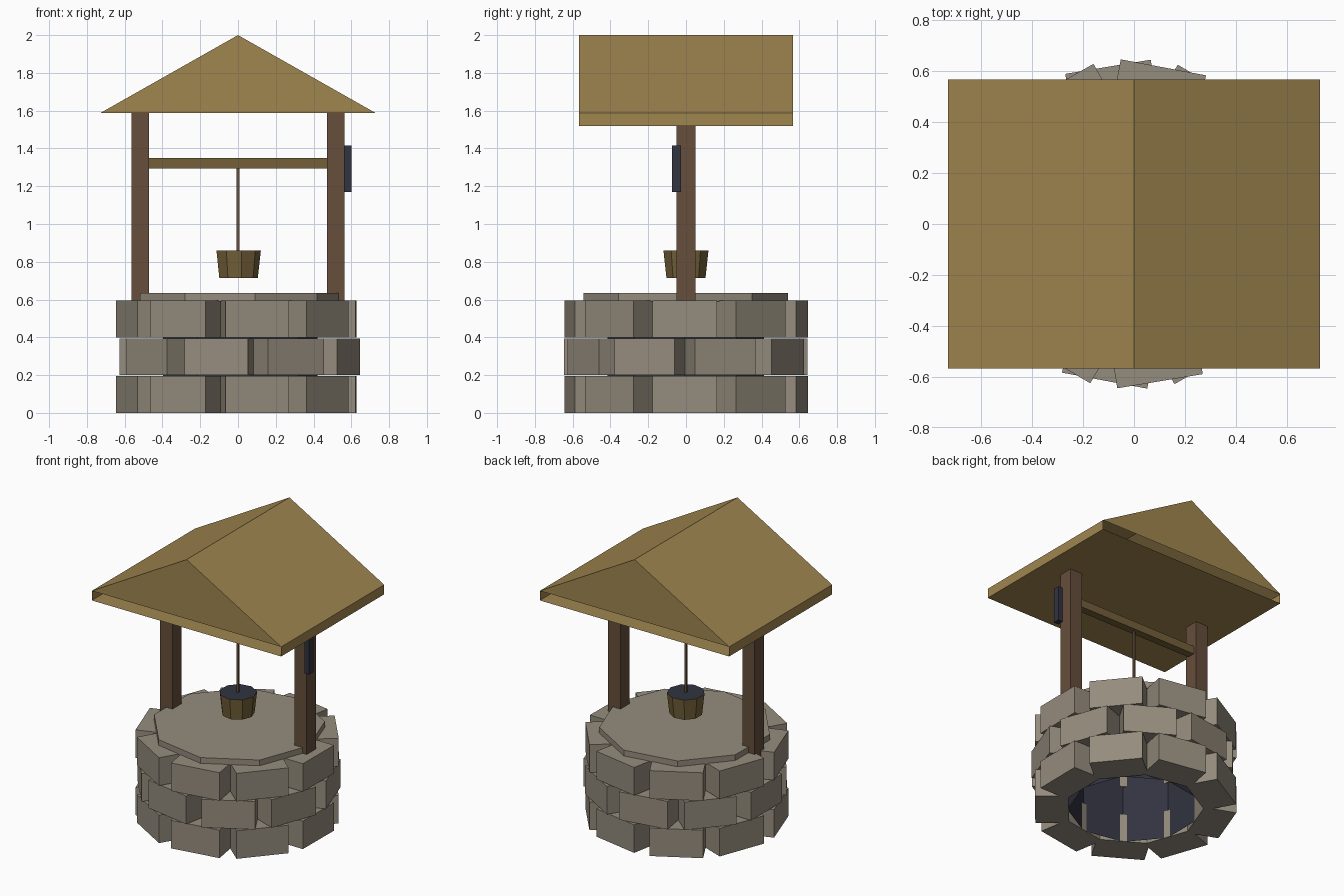
import bpy, bmesh, math
from mathutils import Matrix, Vector

cube = bpy.data.objects.get("Cube")
if cube:
    bpy.data.objects.remove(cube, do_unlink=True)


def material(name, rgb):
    """Flat colour given as 0-255 display values, stored as linear."""
    lin = [((c / 255 + 0.055) / 1.055) ** 2.4 for c in rgb] + [1.0]
    m = bpy.data.materials.new(name)
    m.use_nodes = True
    m.diffuse_color = lin
    node = m.node_tree.nodes["Principled BSDF"]
    node.inputs["Base Color"].default_value = lin
    node.inputs["Roughness"].default_value = 0.9
    return m


STONE = material("grey stone", (149, 140, 125))
ROOF = material("straw roof", (160, 134, 80))
WOOD = material("brown wood", (102, 78, 60))
OLD_WOOD = material("olive wood", (115, 96, 57))
DARK = material("dark iron", (49, 51, 64))

SIDES = 9
STEP = math.tau / SIDES
TURN = math.radians(-80.6)    # direction of the first corner


def finish(name, bm, *mats):
    mesh = bpy.data.meshes.new(name)
    bm.to_mesh(mesh)
    bm.free()
    for m in mats:
        mesh.materials.append(m)
    obj = bpy.data.objects.new(name, mesh)
    bpy.context.collection.objects.link(obj)
    return obj


def add_box(bm, lo, hi, turn=0.0):
    lo, hi = Vector(lo), Vector(hi)
    mat = (Matrix.Rotation(turn, 4, 'Z') @ Matrix.Translation((lo + hi) / 2)
           @ Matrix.Diagonal((*(hi - lo), 1)))
    bmesh.ops.create_cube(bm, size=1, matrix=mat)


def box(name, lo, hi, mat):
    bm = bmesh.new()
    add_box(bm, lo, hi)
    return finish(name, bm, mat)


def drum(name, r_low, r_top, z0, z1, *mats, caps=True):
    """Nine-sided drum; a second material colours its top."""
    bm = bmesh.new()
    bmesh.ops.create_cone(
        bm, cap_ends=caps, segments=SIDES, radius1=r_low, radius2=r_top, depth=z1 - z0,
        matrix=Matrix.Translation((0, 0, (z0 + z1) / 2)) @ Matrix.Rotation(TURN - math.pi / 2, 4, 'Z'))
    # turn so that a corner lies exactly in the first direction
    v = bm.verts[:][0].co
    fix = (TURN - math.atan2(v.y, v.x)) % STEP
    bmesh.ops.rotate(bm, verts=bm.verts, cent=(0, 0, 0), matrix=Matrix.Rotation(fix, 3, 'Z'))
    bm.normal_update()
    for f in bm.faces:
        f.material_index = int(len(mats) > 1 and f.normal.z > 0.9)
    return finish(name, bm, *mats)


# Three staggered rings of stone blocks
for row, label in enumerate(("lower", "middle", "upper")):
    bm = bmesh.new()
    z = row * 0.2
    for i in range(SIDES):
        add_box(bm, (0.412, -0.17, z), (0.625, 0.17, z + 0.195), TURN + (i + row % 2 * 0.5) * STEP)
    finish(label + "_stones", bm, STONE)

# Shaft lining and stone lid
drum("shaft_lining", 0.42, 0.42, 0.0, 0.592, DARK, caps=False)
drum("stone_lid", 0.55, 0.55, 0.59, 0.635, STONE)

# Frame
for side, sx in (("left", 1), ("right", -1)):
    x0, x1 = sorted((sx * 0.47, sx * 0.565))
    box(side + "_post", (x0, -0.05, 0.56), (x1, 0.05, 1.62), WOOD)
box("crossbeam", (-0.47, -0.027, 1.295), (0.47, 0.027, 1.35), OLD_WOOD)
box("crank_handle", (0.562, -0.073, 1.17), (0.6, -0.027, 1.415), DARK)

# Rope and bucket
box("rope", (-0.007, -0.007, 0.85), (0.007, 0.007, 1.3), WOOD)
drum("bucket", 0.105, 0.121, 0.715, 0.86, OLD_WOOD, DARK)

# Hollow roof: slopes, eaves and ceiling, with a slot under each gable
bm = bmesh.new()
W, D, RIDGE, EAVE, BASE = 0.73, 0.567, 2.0, 1.587, 1.52
profile = [(-W, BASE), (-W, EAVE), (0, RIDGE), (W, EAVE), (W, BASE)]
front = [bm.verts.new((x, -D, z)) for x, z in profile]
back = [bm.verts.new((x, D, z)) for x, z in profile]
for i in range(len(profile)):
    j = (i + 1) % len(profile)
    bm.faces.new((front[i], back[i], back[j], front[j]))
bm.faces.new(front[1:4])
bm.faces.new(back[1:4])
bmesh.ops.recalc_face_normals(bm, faces=bm.faces)
finish("roof", bm, ROOF)
